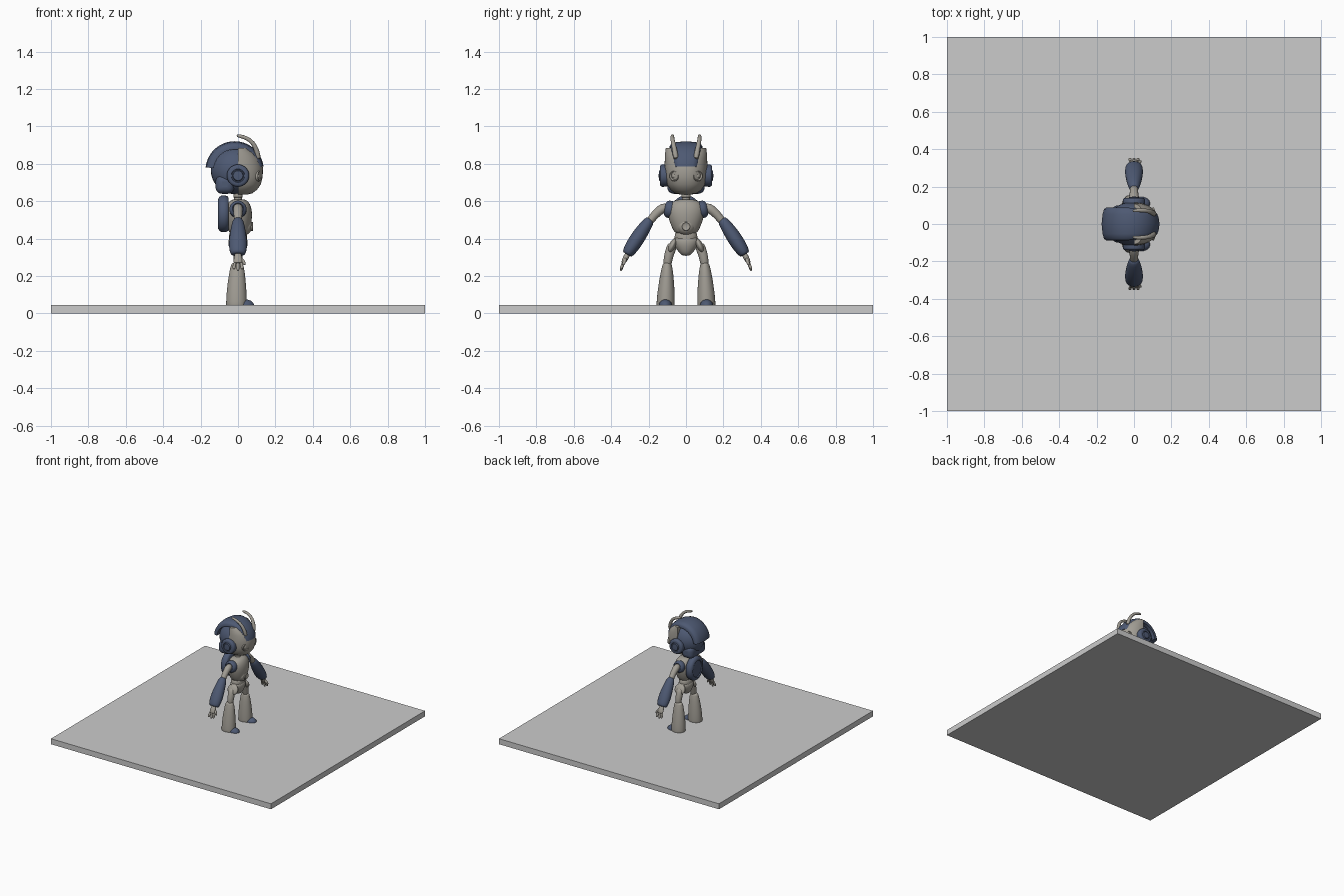
import bpy, bmesh
from math import sin, cos, pi, radians, copysign
from mathutils import Vector

if "Cube" in bpy.data.objects:
    bpy.data.objects.remove(bpy.data.objects["Cube"])


def material(name, rgb):
    m = bpy.data.materials.new(name)
    m.diffuse_color = (*rgb, 1)
    m.use_nodes = True
    m.node_tree.nodes["Principled BSDF"].inputs["Base Color"].default_value = m.diffuse_color
    return m


GREY = material("warm_grey", (0.36, 0.34, 0.30))
NAVY = material("navy", (0.075, 0.10, 0.17))


def finish(obj, mat, subsurf=0):
    if mat:
        obj.data.materials.append(mat)
    bpy.ops.object.select_all(action='DESELECT')
    bpy.context.view_layer.objects.active = obj
    obj.select_set(True)
    bpy.ops.object.shade_smooth_by_angle(angle=radians(42))
    if subsurf:
        obj.modifiers.new("smooth", 'SUBSURF').levels = subsurf
        obj.modifiers["smooth"].render_levels = subsurf
    return obj


def loft(name, rings, mat, subsurf=0, cyclic=True):
    """Skin a list of equal-length closed rings and cap both ends."""
    bm = bmesh.new()
    vr = [[bm.verts.new(p) for p in r] for r in rings]
    n = len(rings[0])
    for a, b in zip(vr, vr[1:]):
        for i in range(n):
            j = (i + 1) % n
            bm.faces.new((a[i], a[j], b[j], b[i]))
    bm.faces.new(vr[0])
    bm.faces.new(vr[-1])
    bmesh.ops.recalc_face_normals(bm, faces=bm.faces)
    me = bpy.data.meshes.new(name)
    bm.to_mesh(me)
    bm.free()
    obj = bpy.data.objects.new(name, me)
    bpy.context.collection.objects.link(obj)
    return finish(obj, mat, subsurf)


def tube(name, pts, radii, mat, side=(1, 0, 0), n=16, subsurf=1):
    """Elliptical tube along a path; radii are (along side, across side)."""
    pts = [Vector(p) for p in pts]
    rings = []
    for i, p in enumerate(pts):
        t = (pts[min(i + 1, len(pts) - 1)] - pts[max(i - 1, 0)]).normalized()
        v = t.cross(Vector(side)).normalized()
        u = v.cross(t)
        ru, rv = radii[i] if isinstance(radii[i], tuple) else (radii[i],) * 2
        rings.append([p + u * ru * cos(2 * pi * k / n) + v * rv * sin(2 * pi * k / n)
                      for k in range(n)])
    return loft(name, rings, mat, subsurf)


def disc(name, centre, axis, profile, mat, wide=1.0, n=32):
    """Turned part: profile of (height, radius) around an axis; wide stretches sideways."""
    d = Vector(axis).normalized()
    u = d.cross(Vector((0, 0, 1))).normalized()
    v = u.cross(d)
    c = Vector(centre)
    return loft(name, [[c + d * h + u * r * wide * cos(2 * pi * k / n) + v * r * sin(2 * pi * k / n)
                        for k in range(n)] for h, r in profile], mat)


def ball(name, centre, size, mat, rot=(0, 0, 0)):
    bpy.ops.mesh.primitive_uv_sphere_add(segments=32, ring_count=20, location=centre, rotation=rot)
    obj = bpy.context.object
    obj.name, obj.scale = name, size
    return finish(obj, mat)


# base plate
bpy.ops.mesh.primitive_cube_add(size=1, location=(0, 0, 0.0225))
plate = bpy.context.object
plate.name, plate.scale = "base_plate", (2, 2, 0.045)

# helmet shell and neck guard
ball("helmet_shell", (-0.015, 0, 0.765), (0.13, 0.116, 0.127), NAVY)
bpy.ops.mesh.primitive_cube_add(size=1, location=(-0.07, 0, 0.69))
guard = bpy.context.object
guard.name, guard.scale = "neck_guard", (0.10, 0.20, 0.10)
bpy.ops.object.transform_apply(location=False, rotation=False, scale=True)
finish(guard, NAVY)
bev = guard.modifiers.new("round", 'BEVEL')
bev.width, bev.segments = 0.035, 5

# face: half-oval sections stacked in z (z, front x, half width)
rings = []
for z, xf, w in [(0.636, 0.05, 0.03), (0.642, 0.075, 0.055), (0.66, 0.10, 0.082), (0.69, 0.122, 0.103),
                 (0.73, 0.132, 0.113), (0.78, 0.133, 0.115), (0.83, 0.118, 0.113),
                 (0.86, 0.095, 0.111), (0.885, 0.055, 0.108)]:
    ring = []
    for k in range(25):
        a = -pi / 2 + pi * k / 24
        ring.append((0.0 + xf * max(cos(a), 0) ** 0.9,
                     w * copysign(abs(sin(a)) ** 0.9, sin(a)), z))
    rings.append(ring)
loft("face_plate", rings, GREY)

# crest band arching over the helmet
rings = []
for i in range(25):
    a = radians(8 + 166 * i / 24)
    w = 0.060 + 0.028 * sin(pi * min(i / 30, 0.5)) 
    ring = []
    for y, r in [(-1, .112), (-1, .130), (-.9, .143), (-.6, .151), (0, .156),
                 (.6, .151), (.9, .143), (1, .130), (1, .112), (0, .112)]:
        ring.append((-0.018 + r * cos(a), y * w, 0.765 + r * sin(a)))
    rings.append(ring)
loft("helmet_crest", rings, NAVY)

# neck
disc("neck", (0, 0, 0.59), (0.0001, 0, 1), [(0, .028), (.015, .028), (.017, .021), (.03, .021),
                                             (.032, .025), (.06, .025)], GREY)

# torso (z, half depth, half width)
body = [(0.612, .03, .035), (0.60, .052, .075), (0.57, .068, .098), (0.53, .073, .10),
        (0.48, .068, .085), (0.44, .056, .066), (0.425, .045, .055)]
tube("chest", [(0.004, 0, b[0]) for b in body], [b[1:] for b in body], GREY, n=24)
ball("belly_plate", (0.022, 0, 0.468), (0.055, 0.053, 0.052), GREY)
disc("belly_button", (0.068, 0, 0.465), (1, 0, 0),
     [(0, .024), (.010, .024), (.013, .021), (.010, .016), (.010, .002)], GREY)
tube("waist", [(0, 0, z) for z in (0.44, 0.43, 0.39, 0.38)],
     [(.040, .05), (.048, .06), (.050, .064), (.04, .05)], GREY, n=24)
hips = [(0.408, .042, .062), (0.40, .050, .072), (0.375, .054, .070), (0.345, .046, .052),
        (0.32, .034, .033), (0.308, .018, .018)]
tube("pelvis", [(0, 0, h[0]) for h in hips], [h[1:] for h in hips], GREY, n=24)

# backpack
disc("backpack", (-0.05, 0, 0.533), (-1, 0, 0),
     [(0, .085), (.006, .094), (.02, .098), (.04, .097), (.050, .090), (.057, .078),
      (.057, .068), (.050, .064), (.054, .04), (.056, .005)], NAVY, wide=0.88)

for s, tag in ((1, "left"), (-1, "right")):
    # ear cup
    disc(f"ear_cup_{tag}", (0, s * 0.10, 0.737), (0, s, 0),
         [(0, .058), (.028, .060), (.036, .056), (.040, .048), (.040, .036), (.035, .034),
          (.035, .029), (.045, .026), (.046, .003)], NAVY)
    # eye ring and lens
    eye, look = Vector((0.106, s * 0.060, 0.735)), (0.92, s * 0.39, 0)
    disc(f"eye_ring_{tag}", eye, look, [(-.01, .028), (.007, .028), (.011, .025), (.007, .020),
                                        (.002, .018), (.002, .002)], GREY)
    ball(f"eye_lens_{tag}", eye, (0.011, 0.013, 0.013), GREY)
    # antenna
    tube(f"antenna_{tag}", [(0.110, s * .052, 0.82), (0.102, s * .060, 0.87), (0.080, s * .069, 0.915),
                            (0.045, s * .074, 0.940), (0.005, s * .072, 0.950), (-0.008, s * .070, 0.951)],
         [.016, .014, .012, .011, .010, .006], GREY, side=(0, 1, 0), n=12)
    # shoulder, upper arm, forearm
    disc(f"shoulder_ring_{tag}", (0, s * 0.078, 0.555), (0, s, 0.18),
         [(0, .046), (.018, .046), (.030, .040), (.036, .030), (.030, .024)], NAVY)
    tube(f"upper_arm_{tag}", [(0, s * .095, .568), (0, s * .12, .566), (0, s * .15, .545),
                              (0, s * .18, .512), (0, s * .215, .465)],
         [.020, .027, .025, .022, .020], GREY)
    tube(f"forearm_{tag}", [(0, s * .188, .505), (0, s * .194, .498), (0, s * .22, .462),
                            (0, s * .258, .405), (0, s * .29, .355), (0, s * .312, .322), (0, s * .316, .315)],
         [(.018, .018), (.029, .027), (.038, .035), (.048, .041), (.050, .039), (.043, .031), (.034, .024)], NAVY)
    # hand with fingers and thumb
    tube(f"palm_{tag}", [(0, s * .305, .33), (0, s * .318, .305), (0, s * .330, .283), (0, s * .338, .266)],
         [(.016, .014), (.020, .016), (.026, .014), (.022, .010)], GREY)
    for i, x in enumerate((-0.018, 0, 0.018)):
        tip = 0.228 if x == 0 else 0.236
        tube(f"finger_{i + 1}_{tag}", [(x * .9, s * .333, .275), (x * 1.15, s * .342, .252),
                                       (x * 1.2, s * .348, tip + .006), (x * 1.2, s * .349, tip)],
             [.009, .009, .008, .005], GREY, n=10)
    tube(f"thumb_{tag}", [(.012, s * .322, .295), (.028, s * .328, .282), (.035, s * .334, .265),
                          (.036, s * .336, .258)], [.009, .010, .008, .005], GREY, side=(0, 1, 0), n=10)
    # hip pad, thigh, shin, toe
    ball(f"hip_pad_{tag}", (0.004, s * 0.073, 0.363), (0.045, 0.018, 0.042), GREY, (s * radians(25), 0, 0))
    tube(f"thigh_{tag}", [(0, s * .070, .375), (0, s * .080, .345), (0, s * .095, .305), (0, s * .102, .24)],
         [.024, .028, .025, .022], GREY)
    shin = [(0.274, -.004, .100, .020, .014), (0.266, -.004, .100, .033, .025), (0.22, -.005, .102, .042, .034),
            (0.15, -.007, .105, .051, .043), (0.08, -.008, .108, .056, .049), (0.045, -.008, .109, .056, .049),
            (0.03, -.008, .109, .056, .049)]
    tube(f"shin_{tag}", [(a[1], s * a[2], a[0]) for a in shin], [a[3:] for a in shin], GREY, n=20)
    ball(f"toe_cap_{tag}", (0.040, s * 0.110, 0.043), (0.046, 0.035, 0.032), NAVY)
